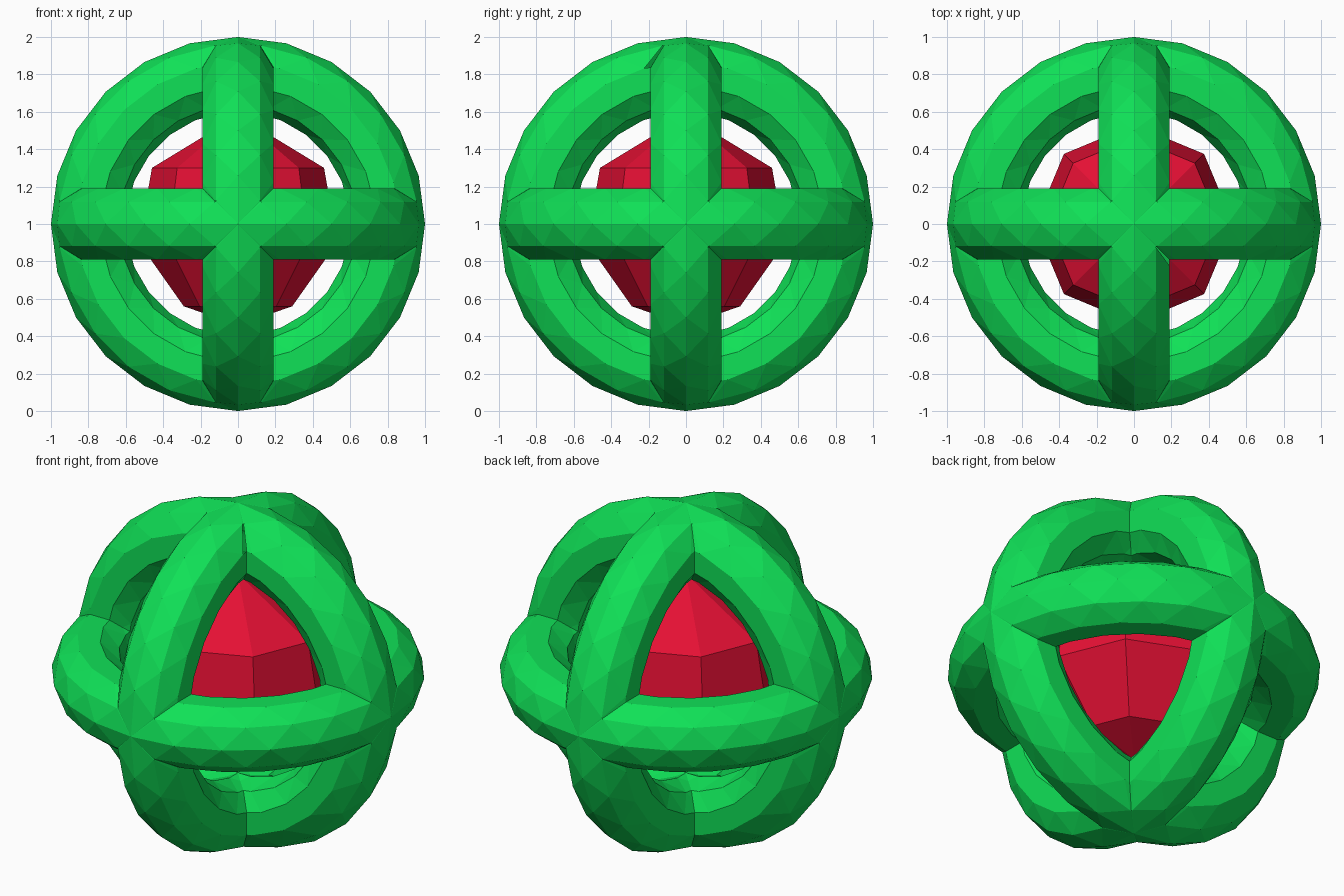
import bpy, bmesh, math
from mathutils import Matrix

if "Cube" in bpy.data.objects:
    bpy.data.objects.remove(bpy.data.objects["Cube"])


def material(name, rgb):
    m = bpy.data.materials.new(name)
    m.diffuse_color = (*rgb, 1)
    m.use_nodes = True
    m.node_tree.nodes["Principled BSDF"].inputs["Base Color"].default_value = m.diffuse_color
    return m


GREEN = material("bright_green", (0.005, 0.75, 0.095))
RED = material("crimson_red", (0.78, 0.005, 0.034))
CENTRE = Matrix.Translation((0, 0, 1))


def make_object(name, bm, mat):
    bmesh.ops.recalc_face_normals(bm, faces=bm.faces)
    me = bpy.data.meshes.new(name)
    bm.to_mesh(me)
    bm.free()
    me.materials.append(mat)
    ob = bpy.data.objects.new(name, me)
    bpy.context.collection.objects.link(ob)
    return ob


def faceted_ring(name, rot, segs=24, sides=10, major=0.8, minor=0.2):
    """Torus whose alternate loops are turned half a step, giving diamond facets."""
    bm = bmesh.new()
    loops = []
    for j in range(sides):
        b = math.tau * j / sides
        r, z = major + minor * math.cos(b), minor * math.sin(b)
        loop = []
        for i in range(segs):
            a = math.tau * (i + 0.5 * (j % 2)) / segs
            loop.append(bm.verts.new((r * math.cos(a), r * math.sin(a), z)))
        loops.append(loop)
    for j in range(sides):
        p, q = loops[j], loops[(j + 1) % sides]
        if j % 2:
            p, q = q, p                      # p is always the unshifted loop
        for i in range(segs):
            k = (i + 1) % segs
            bm.faces.new((p[i], p[k], q[i]))
            bm.faces.new((p[k], q[k], q[i]))
    bm.transform(CENTRE @ rot)
    return make_object(name, bm, GREEN)


# Cage: three crossing rings welded into one shell
cage = faceted_ring("cage", Matrix.Identity(4))
for name, axis in (("ring_front", 'X'), ("ring_side", 'Y')):
    ring = faceted_ring(name, Matrix.Rotation(math.pi / 2, 4, axis))
    mod = cage.modifiers.new(name, 'BOOLEAN')
    mod.operation = 'UNION'
    mod.solver = 'EXACT'
    mod.object = ring
    bpy.context.view_layer.objects.active = cage
    bpy.ops.object.modifier_apply(modifier=mod.name)
    bpy.data.objects.remove(ring)

# Core: eight-sided ball inside the cage, lathed from (radius, height)
bm = bmesh.new()
profile = [(0, 1.58), (0.46, 1.3), (0.53, 0.9), (0.29, 0.56), (0, 0.46)]
pts = [bm.verts.new((r, 0, z)) for r, z in profile]
edges = [bm.edges.new(e) for e in zip(pts, pts[1:])]
bmesh.ops.spin(bm, geom=pts + edges, cent=(0, 0, 0), axis=(0, 0, 1),
               angle=math.tau, steps=8)
bmesh.ops.remove_doubles(bm, verts=bm.verts, dist=0.001)
make_object("core_ball", bm, RED)
